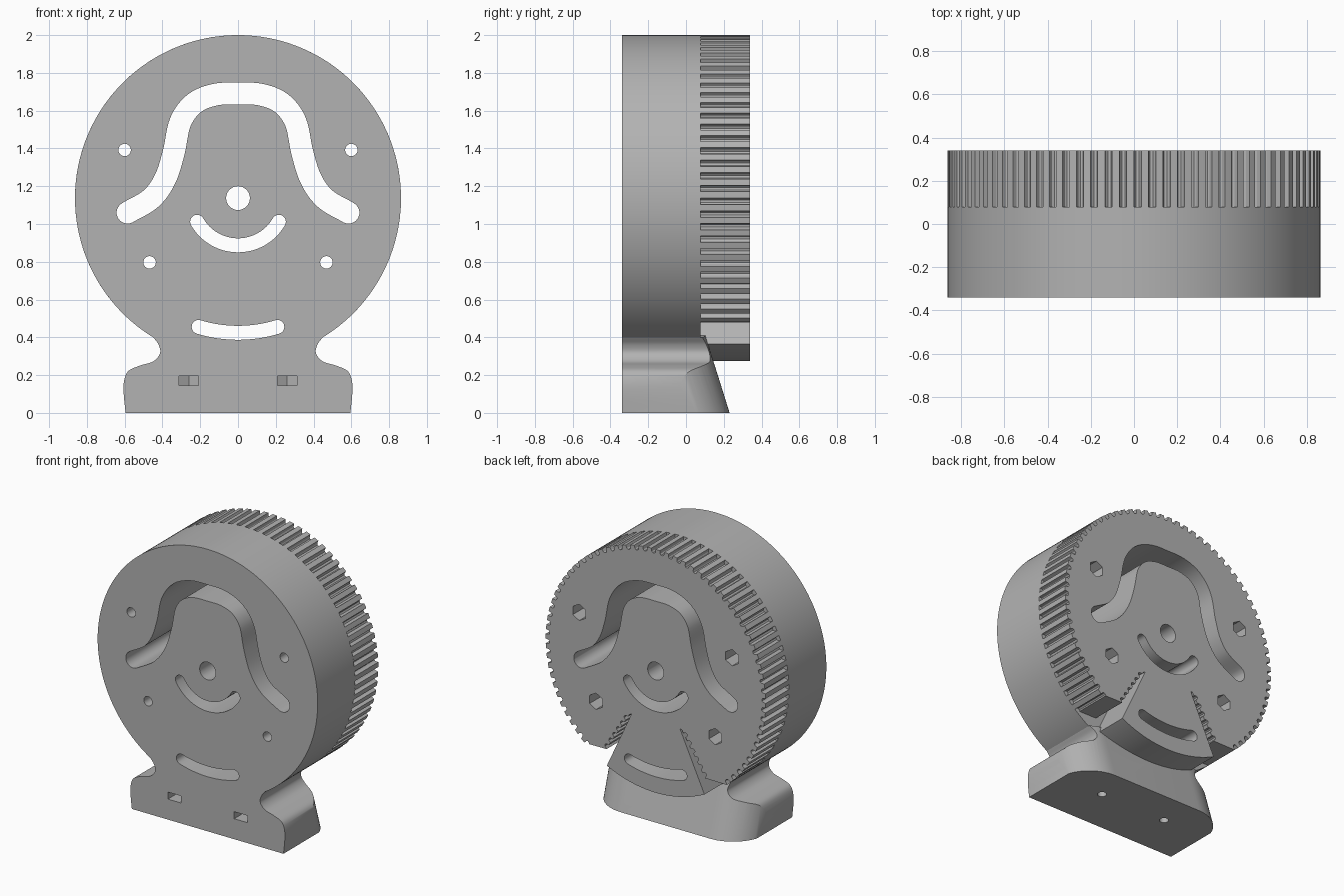
import bpy, bmesh, math
from mathutils import Vector

if "Cube" in bpy.data.objects:
    bpy.data.objects.remove(bpy.data.objects["Cube"])

CZ, R = 1.137, 0.863            # wheel centre height and radius
Y0, YM, Y1 = -0.34, 0.078, 0.34  # front, step and back planes

grey = bpy.data.materials.new("grey plastic")
grey.diffuse_color = (0.45, 0.45, 0.45, 1)
grey.use_nodes = True
grey.node_tree.nodes["Principled BSDF"].inputs["Base Color"].default_value = grey.diffuse_color


def loft(name, rings):
    """Closed solid through rings of equal point count."""
    bm = bmesh.new()
    vs = [[bm.verts.new(p) for p in ring] for ring in rings]
    n = len(vs[0])
    for a, b in zip(vs, vs[1:]):
        for i in range(n):
            bm.faces.new((a[i], a[(i + 1) % n], b[(i + 1) % n], b[i]))
    bm.faces.new(vs[0][::-1])
    bm.faces.new(vs[-1])
    bmesh.ops.recalc_face_normals(bm, faces=bm.faces)
    me = bpy.data.meshes.new(name)
    bm.to_mesh(me)
    bm.free()
    me.materials.append(grey)
    ob = bpy.data.objects.new(name, me)
    bpy.context.collection.objects.link(ob)
    return ob


def prism(name, pts, y0, y1):
    return loft(name, [[(x, y, z) for x, z in pts] for y in (y0, y1)])


def circle(x, z, r, n=32, turn=0.0):
    return [(x + r * math.cos(turn + 2 * math.pi * i / n),
             z + r * math.sin(turn + 2 * math.pi * i / n)) for i in range(n)]


def arc(r, half_deg, n=24):
    """Arc below the wheel centre."""
    return [(r * math.sin(a), CZ - r * math.cos(a)) for a in
            (math.radians(half_deg) * (2 * i / n - 1) for i in range(n + 1))]


def spline(pts, steps=6):
    """Smooth curve through points."""
    p = [Vector(q) for q in pts]
    p = [2 * p[0] - p[1]] + p + [2 * p[-1] - p[-2]]
    out = []
    for a, b, c, d in zip(p, p[1:], p[2:], p[3:]):
        for i in range(steps):
            t = i / steps
            out.append(0.5 * (2 * b + (c - a) * t + (2 * a - 5 * b + 4 * c - d) * t * t
                              + (3 * b - a - 3 * c + d) * t ** 3))
    return [tuple(v) for v in out + [p[-2]]]


def slot(path, w):
    """Outline of a round-ended slot along a path."""
    p = [Vector(q) for q in path]
    tang = [(p[min(i + 1, len(p) - 1)] - p[max(i - 1, 0)]).normalized() for i in range(len(p))]
    nrm = [Vector((-t.y, t.x)) for t in tang]
    out = [q + n * w for q, n in zip(p, nrm)]
    for k in range(1, 10):
        a = math.pi * k / 10
        out.append(p[-1] + (nrm[-1] * math.cos(a) + tang[-1] * math.sin(a)) * w)
    out += [q - n * w for q, n in zip(p[::-1], nrm[::-1])]
    for k in range(1, 10):
        a = math.pi * k / 10
        out.append(p[0] - (nrm[0] * math.cos(a) + tang[0] * math.sin(a)) * w)
    return [tuple(v) for v in out]


def boolean(ob, tool, op):
    m = ob.modifiers.new(op, 'BOOLEAN')
    m.operation, m.solver, m.object = op, 'EXACT', tool
    bpy.context.view_layer.objects.active = ob
    bpy.ops.object.modifier_apply(modifier=m.name)


# Front housing disc
housing = prism("front_housing", circle(0, CZ, R, 160), Y0, YM)

# Foot: front outline with a narrow neck, trimmed by a sloping rounded plan
side = spline([(0.595, 0), (0.605, 0.10), (0.603, 0.17), (0.58, 0.222), (0.52, 0.25),
               (0.45, 0.272), (0.413, 0.315), (0.42, 0.36), (0.447, 0.398)])
foot = prism("foot", side + [(0.3, 0.42)] + [(-0.3, 0.42)] + [(-x, z) for x, z in side[::-1]], Y0, 0.4)


def plan(z, back, half, r):
    corner = [(half - r + r * math.cos(a), back - r + r * math.sin(a), z)
              for a in (math.pi / 2 * i / 16 for i in range(17))]
    return ([(half, -0.5, z)] + corner + [(-x, y, zz) for x, y, zz in corner[::-1]]
            + [(-half, -0.5, z)])


trim = loft("foot_trim", [plan(0 - 0.02, 0.237, 0.61, 0.26), plan(0.45, 0.09, 0.61, 0.26)])
boolean(foot, trim, 'INTERSECT')
boolean(housing, foot, 'UNION')

# Toothed pulley rim, smooth along the clamp wedge at the bottom
TEETH, rim = 80, []
for i in range(TEETH):
    for f, d in ((0.0, 0), (0.17, 0), (0.34, 0), (0.5, 0), (0.54, 0.022), (0.65, 0.03),
                 (0.85, 0.03), (0.96, 0.022)):
        a = 2 * math.pi * (i + f) / TEETH
        if min(a, 2 * math.pi - a) < math.radians(34):
            d = 0
        rim.append(((R - d) * math.sin(a), CZ - (R - d) * math.cos(a)))
pulley = prism("toothed_pulley", rim, YM, Y1)

# Gaps beside the clamp wedge, with ridged inner edges
a, b = Vector((0.205, 0.775)), Vector((0.385, 0.485))
ridge = []
for i in range(6):
    for f, o in ((0.0, 0), (0.4, 0), (0.5, 0.018), (0.7, 0.024), (0.9, 0.018)):
        ridge.append(tuple(a.lerp(b, (i + f) / 6) + Vector((0.85, 0.53)) * o))
gap = [(0.19, 0.78)] + ridge + [(0.385, 0.48), (1, 0.475), (1, 0.1), (0.505, 0.1)]
tools = []
for s in (1, -1):
    tools.append((pulley, prism("gap_cutter", [(s * x, z) for x, z in gap], YM - 0.1, 0.6)))

# Through slots and holes
half = [(0, 1.69), (0.12, 1.685), (0.23, 1.64), (0.305, 1.54), (0.34, 1.38),
        (0.385, 1.24), (0.46, 1.135), (0.585, 1.06)]
through = [slot(spline([(-x, z) for x, z in half[:0:-1]] + half), 0.058),
           slot(arc(0.25, 60), 0.037), slot(arc(0.713, 17), 0.037), circle(0, CZ, 0.063)]
bolts = [(s * x, z) for s in (1, -1) for x, z in ((0.6, 1.392), (0.468, 0.797))]
through += [circle(x, z, 0.033, 24) for x, z in bolts]
for pts in through:
    c = prism("through_cutter", pts, -0.6, 0.6)
    tools += [(housing, c), (pulley, c)]

# Hexagonal nut pockets on the back
for x, z in bolts:
    tools.append((pulley, prism("nut_cutter", circle(x, z, 0.058, 6, math.pi / 6), 0.2, 0.6)))

# Foot screw holes and the nut slots behind the front windows
for x in (0.26, -0.26):
    ring = [(x + 0.03 * math.cos(t), -0.01 + 0.03 * math.sin(t))
            for t in (2 * math.pi * i / 24 for i in range(24))]
    tools.append((housing, loft("screw_cutter", [[(u, v, z) for u, v in ring] for z in (-0.1, 0.23)])))
    nut = [(x - 0.052, -0.5), (x + 0.052, -0.5), (x + 0.052, 0.02), (x, 0.05), (x - 0.052, 0.02)]
    tools.append((housing, loft("nut_slot_cutter", [[(u, v, z) for u, v in nut] for z in (0.145, 0.195)])))

for ob, c in tools:
    boolean(ob, c, 'DIFFERENCE')
for ob in list(bpy.data.objects):
    if ob not in (housing, pulley):
        bpy.data.objects.remove(ob)

# Smooth curved walls, keep edges sharp
for ob in (housing, pulley):
    bpy.ops.object.select_all(action='DESELECT')
    ob.select_set(True)
    bpy.context.view_layer.objects.active = ob
    bpy.ops.object.shade_smooth_by_angle(angle=math.radians(25))
